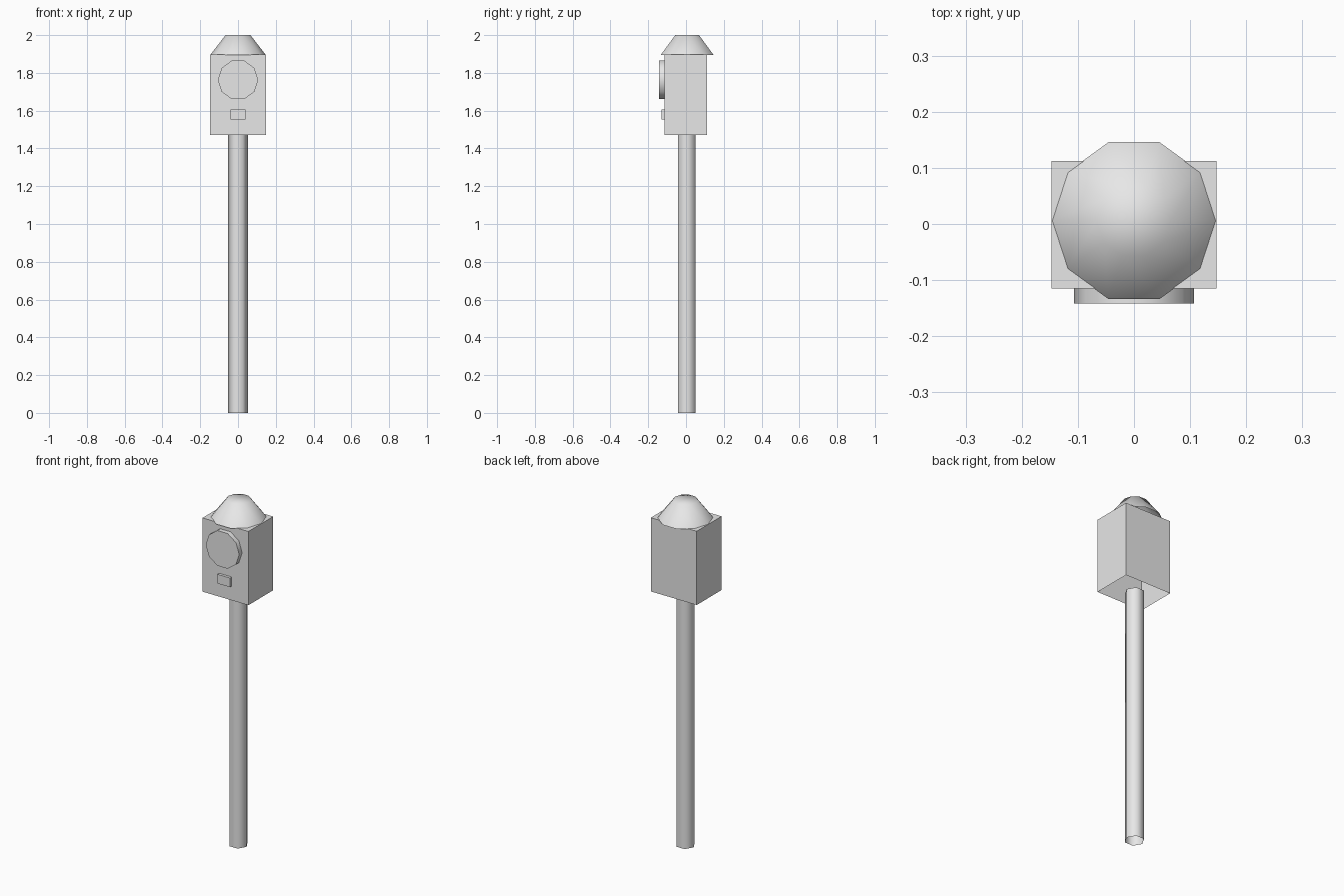
import bpy, bmesh, math
from mathutils import Matrix, Vector

if "Cube" in bpy.data.objects:
    bpy.data.objects.remove(bpy.data.objects["Cube"])

grey = bpy.data.materials.new("light_grey")
grey.diffuse_color = (0.8, 0.8, 0.8, 1)
grey.use_nodes = True
grey.node_tree.nodes["Principled BSDF"].inputs["Base Color"].default_value = grey.diffuse_color


def finish(name, bm, open_dirs, smooth=False):
    """Remove hidden faces that point along open_dirs, then make the object."""
    bm.normal_update()
    hidden = [f for f in bm.faces
              if any(f.normal.dot(Vector(d)) > 0.99 for d in open_dirs)]
    bmesh.ops.delete(bm, geom=hidden, context='FACES')
    mesh = bpy.data.meshes.new(name)
    bm.to_mesh(mesh)
    bm.free()
    mesh.materials.append(grey)
    obj = bpy.data.objects.new(name, mesh)
    bpy.context.collection.objects.link(obj)
    if smooth:
        bpy.ops.object.select_all(action='DESELECT')
        obj.select_set(True)
        bpy.context.view_layer.objects.active = obj
        bpy.ops.object.shade_smooth_by_angle(angle=math.radians(62))
    return obj


def box(name, lo, hi, open_dirs):
    lo, hi = Vector(lo), Vector(hi)
    bm = bmesh.new()
    bmesh.ops.create_cube(bm, size=1, matrix=Matrix.Translation((lo + hi) / 2)
                          @ Matrix.Diagonal((*(hi - lo), 1)))
    return finish(name, bm, open_dirs)


def prism(name, sides, r1, r2, depth, centre, open_dirs, tilt=0):
    """Cone or cylinder with one corner on the +x axis."""
    bm = bmesh.new()
    bmesh.ops.create_cone(bm, cap_ends=True, segments=sides,
                          radius1=r1, radius2=r2, depth=depth)
    # turn so that a corner points along +x
    v = bm.verts[:][0].co
    turn = Matrix.Rotation(-math.atan2(v.y, v.x), 4, 'Z')
    bmesh.ops.transform(bm, verts=bm.verts, matrix=Matrix.Translation(centre)
                        @ Matrix.Rotation(tilt, 4, 'X') @ turn)
    return finish(name, bm, open_dirs, smooth=True)


UP, DOWN, BACK = (0, 0, 1), (0, 0, -1), (0, 1, 0)

# Hexagonal post, open at its ends
prism("post", 6, 0.052, 0.052, 1.47, (0, 0.004, 0.735), [UP, DOWN])
# Meter housing, open underneath
box("housing", (-0.147, -0.115, 1.47), (0.147, 0.112, 1.897), [DOWN])
# Ten-sided tapered cap
prism("cap", 10, 0.147, 0.066, 0.105, (0, 0.006, 1.8975), [DOWN]).location.z = 0.05
# Round dial on the front
prism("dial", 10, 0.107, 0.107, 0.027, (0, -0.1285, 1.763), [BACK], math.pi / 2)
# Small slot plate below the dial
box("slot_plate", (-0.04, -0.131, 1.552), (0.04, -0.115, 1.605), [BACK])
